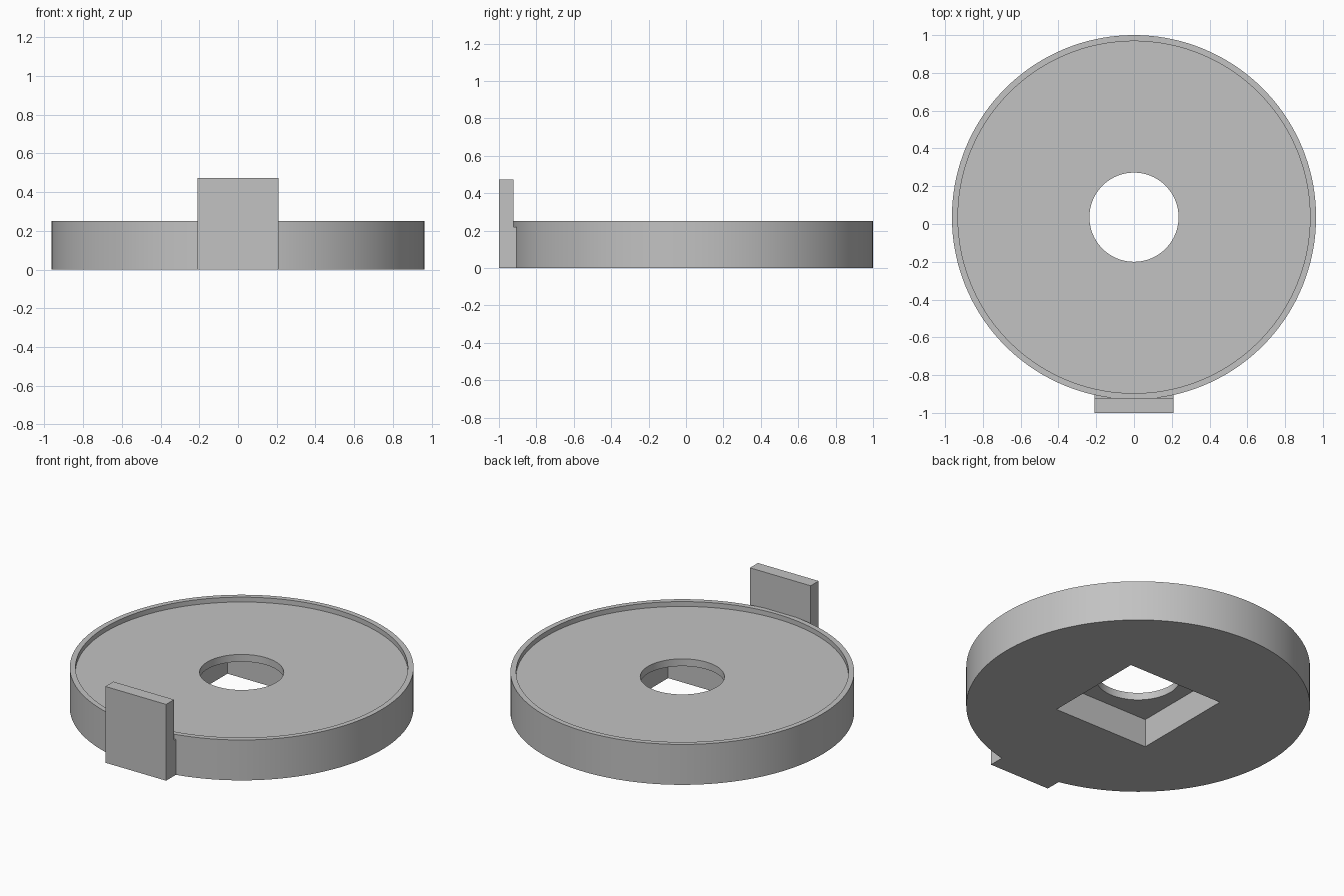
import bpy, bmesh, math
from mathutils import Vector, Matrix

cube = bpy.data.objects.get("Cube")
if cube:
    bpy.data.objects.remove(cube)

CENTRE_Y = 0.036
SEGMENTS = 144

grey = bpy.data.materials.new("plain_grey")
grey.use_nodes = True
colour = (0.54, 0.54, 0.54, 1)
grey.diffuse_color = colour
grey.node_tree.nodes["Principled BSDF"].inputs["Base Color"].default_value = colour


def make_object(name, bm):
    bmesh.ops.recalc_face_normals(bm, faces=bm.faces)
    mesh = bpy.data.meshes.new(name)
    bm.to_mesh(mesh)
    bm.free()
    mesh.materials.append(grey)
    obj = bpy.data.objects.new(name, mesh)
    bpy.context.collection.objects.link(obj)
    return obj


def lathe(name, profile):
    """Turn a closed (radius, height) profile round the vertical axis."""
    bm = bmesh.new()
    ring = [bm.verts.new((r, 0, z)) for r, z in profile]
    edges = [bm.edges.new((a, b)) for a, b in zip(ring, ring[1:] + ring[:1])]
    bmesh.ops.spin(bm, geom=ring + edges, cent=(0, 0, 0), axis=(0, 0, 1),
                   angle=math.tau, steps=SEGMENTS, use_merge=True)
    bmesh.ops.remove_doubles(bm, verts=bm.verts, dist=1e-5)
    bmesh.ops.translate(bm, verts=bm.verts, vec=(0, CENTRE_Y, 0))
    return make_object(name, bm)


def prism(name, profile, half_width):
    """Extrude a (y, z) profile along x, centred on x = 0."""
    bm = bmesh.new()
    face = bm.faces.new([bm.verts.new((-half_width, y, z)) for y, z in profile])
    side = bmesh.ops.extrude_face_region(bm, geom=[face])["geom"]
    moved = [v for v in side if isinstance(v, bmesh.types.BMVert)]
    bmesh.ops.translate(bm, verts=moved, vec=(2 * half_width, 0, 0))
    return make_object(name, bm)


def combine(target, other, operation):
    mod = target.modifiers.new(operation.lower(), "BOOLEAN")
    mod.operation = operation
    mod.solver = "EXACT"
    mod.object = other
    bpy.context.view_layer.objects.active = target
    bpy.ops.object.modifier_apply(modifier=mod.name)
    bpy.data.objects.remove(other)


# Round tray with a raised rim and a central hole
tray = lathe("round_tray", [(0.236, 0), (0.964, 0), (0.964, 0.25),
                            (0.932, 0.25), (0.932, 0.22), (0.236, 0.22)])

# Square pocket in the underside, wider than the hole
half = 0.325
pocket = prism("pocket_cutter", [(CENTRE_Y - half, -0.1), (CENTRE_Y + half, -0.1),
                                 (CENTRE_Y + half, 0.175), (CENTRE_Y - half, 0.175)], half)
combine(tray, pocket, "DIFFERENCE")

# Upright front tab, its thicker foot joined to the tray
tab = prism("front_tab", [(-1, 0), (-0.9, 0), (-0.9, 0.22), (-0.922, 0.22),
                          (-0.922, 0.472), (-1, 0.472)], 0.208)
combine(tray, tab, "UNION")
tray.name = "round_tray_with_tab"

# Smooth the round walls, keep the corners crisp
bpy.ops.object.select_all(action="DESELECT")
tray.select_set(True)
bpy.context.view_layer.objects.active = tray
bpy.ops.object.shade_smooth_by_angle(angle=math.radians(30))
